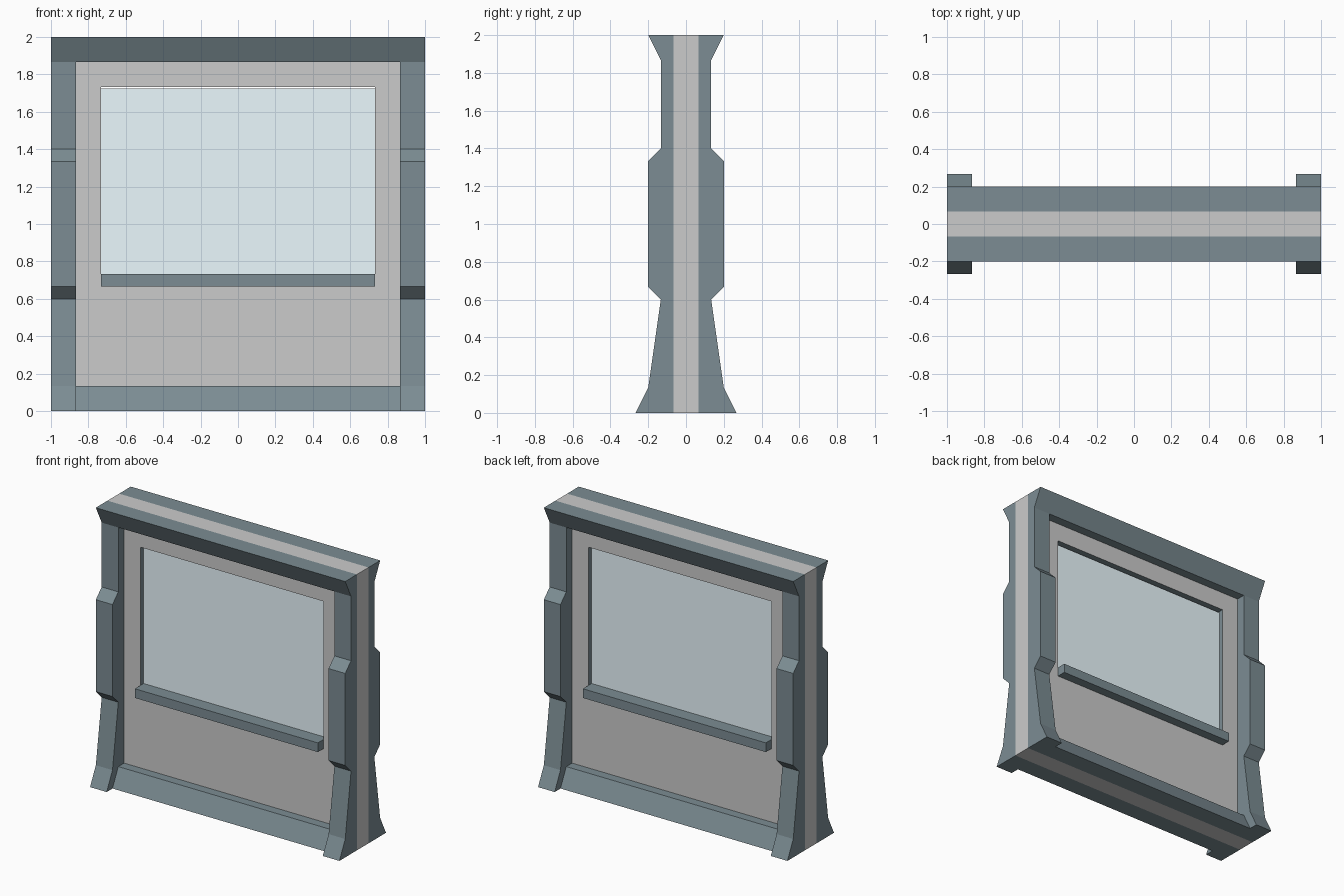
import bpy, bmesh

if "Cube" in bpy.data.objects:
    bpy.data.objects.remove(bpy.data.objects["Cube"])

U = 2 / 30  # modelling step, about 0.067


def material(name, color):
    m = bpy.data.materials.new(name)
    m.diffuse_color = color
    m.use_nodes = True
    m.node_tree.nodes["Principled BSDF"].inputs["Base Color"].default_value = m.diffuse_color
    return m


grey = material("wall_grey", (0.8, 0.8, 0.8, 1))
teal = material("trim_teal", (0.2, 0.265, 0.293, 1))
pane = material("glass_pale", (0.83, 0.95, 1.0, 1))


def finish(name, bm, *mats):
    bmesh.ops.recalc_face_normals(bm, faces=bm.faces)
    me = bpy.data.meshes.new(name)
    bm.to_mesh(me)
    bm.free()
    for m in mats:
        me.materials.append(m)
    ob = bpy.data.objects.new(name, me)
    bpy.context.collection.objects.link(ob)
    return ob


def extrude_profile(name, profile, x0, x1, mat):
    """Sweep a (y, z) outline along x."""
    bm = bmesh.new()
    a, b = ([bm.verts.new((x, y, z)) for y, z in profile] for x in (x0, x1))
    bm.faces.new(a)
    bm.faces.new(b)
    n = len(profile)
    for i in range(n):
        j = (i + 1) % n
        bm.faces.new((a[i], a[j], b[j], b[i]))
    return finish(name, bm, mat)


def trim(name, outline, x0, x1):
    """Trim on one wall face: outline of (depth in steps, z in steps)."""
    z0, z1 = outline[0][1], outline[-1][1]
    for side, s in (("front", -1), ("back", 1)):
        pts = [(1, z0)] + outline + [(1, z1)]
        extrude_profile(f"{side}_{name}", [(s * d * U, z * U) for d, z in pts], x0, x1, teal)


# Wall panel with a window opening lined in the trim colour
bm = bmesh.new()


def rect(x, z0, z1, y):
    return [bm.verts.new((px, y, pz)) for px, pz in ((-x, z0), (x, z0), (x, z1), (-x, z1))]


of, ob_ = rect(1, 0, 2, -U), rect(1, 0, 2, U)
hf, hb = rect(11 * U, 11 * U, 26 * U, -U), rect(11 * U, 11 * U, 26 * U, U)
for i in range(4):
    j = (i + 1) % 4
    bm.faces.new((of[i], of[j], hf[j], hf[i]))
    bm.faces.new((ob_[i], ob_[j], hb[j], hb[i]))
    bm.faces.new((of[i], of[j], ob_[j], ob_[i]))
    bm.faces.new((hf[i], hf[j], hb[j], hb[i])).material_index = 1
finish("wall", bm, grey, teal)

# Corner pillars, flared at the foot and thickened at mid height
pillar = [(4, 0), (3, 2), (2, 9), (3, 10), (3, 20), (2, 21), (2, 28)]
trim("left_pillar", pillar, -1, -13 * U)
trim("right_pillar", pillar, 13 * U, 1)

# Cornice across the top, skirting along the base, and window sill
trim("cornice", [(2, 28), (3, 30)], -1, 1)
trim("skirting", [(3, 0), (2, 2)], -13 * U, 13 * U)
trim("sill", [(2, 10), (2, 11)], -11 * U, 11 * U)

# Window glass, a hair short of the top of the opening
g = U / 2
extrude_profile("window_glass", [(-g, 11 * U), (g, 11 * U), (g, 1.725), (-g, 1.725)],
                -11 * U, 11 * U, pane)
